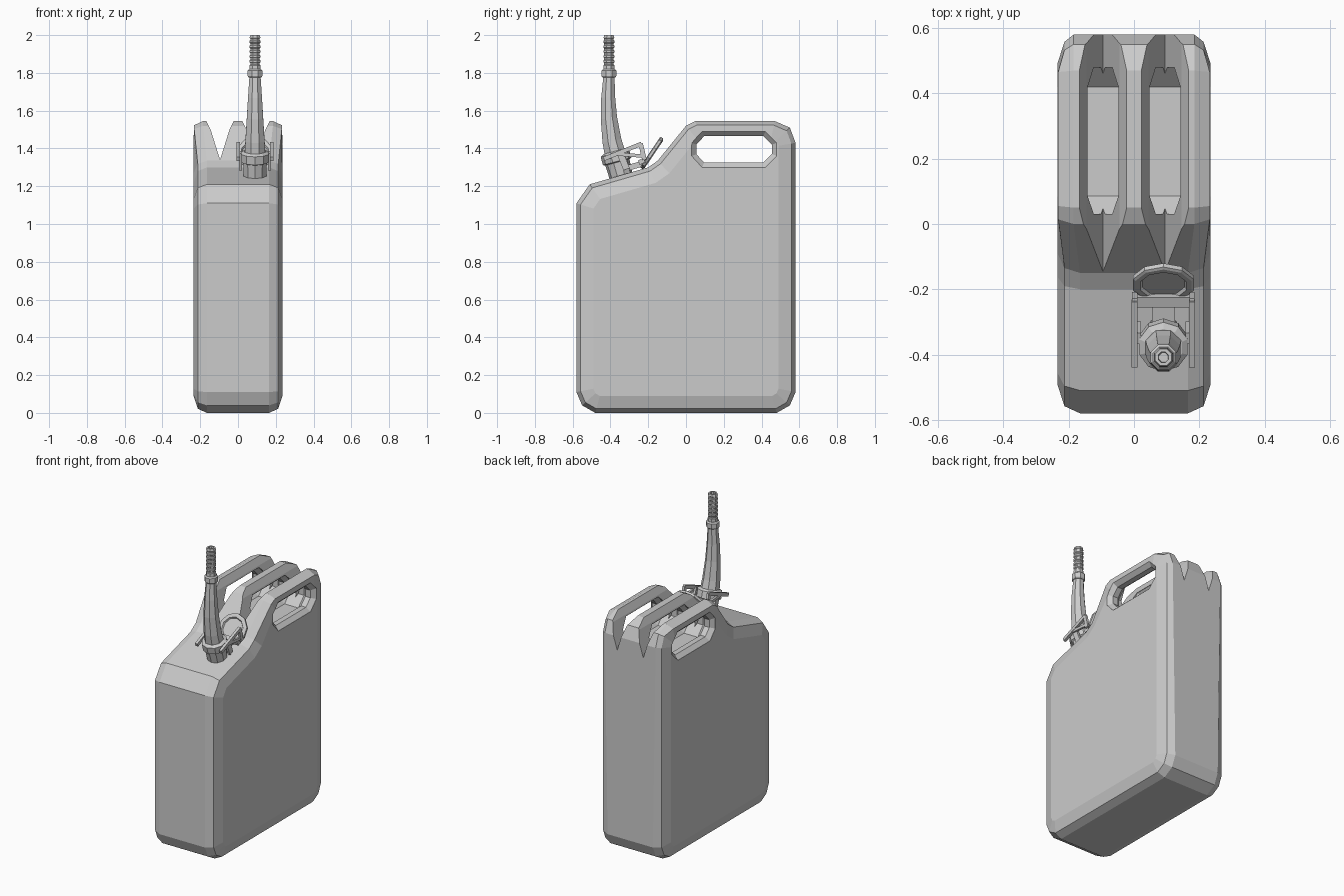
import bpy, bmesh, math
from mathutils import Vector

cube = bpy.data.objects.get("Cube")
if cube:
    bpy.data.objects.remove(cube, do_unlink=True)

grey = bpy.data.materials.new("plain grey")
grey.use_nodes = True
grey.diffuse_color = (0.6, 0.6, 0.6, 1)
grey.node_tree.nodes["Principled BSDF"].inputs["Base Color"].default_value = (0.6, 0.6, 0.6, 1)

SPOUT_X = 0.09


def loft(name, rings, closed=False):
    """Skin equal-length rings of points; cap the ends or join them in a loop."""
    bm = bmesh.new()
    rows = [[bm.verts.new(p) for p in ring] for ring in rings]
    pairs = list(zip(rows, rows[1:]))
    if closed:
        pairs.append((rows[-1], rows[0]))
    else:
        bm.faces.new(rows[0])
        bm.faces.new(rows[-1])
    n = len(rows[0])
    for a, b in pairs:
        for i in range(n):
            j = (i + 1) % n
            bm.faces.new((a[i], a[j], b[j], b[i]))
    bmesh.ops.recalc_face_normals(bm, faces=bm.faces)
    mesh = bpy.data.meshes.new(name)
    bm.to_mesh(mesh)
    bm.free()
    mesh.materials.append(grey)
    obj = bpy.data.objects.new(name, mesh)
    bpy.context.collection.objects.link(obj)
    return obj


def inset(points, d):
    """Move a clockwise (y, z) outline inward by d with mitred corners."""
    out = []
    for i, p in enumerate(points):
        p = Vector(p)
        e1 = (p - Vector(points[i - 1])).normalized()
        e2 = (Vector(points[(i + 1) % len(points)]) - p).normalized()
        n1, n2 = Vector((e1.y, -e1.x)), Vector((e2.y, -e2.x))
        out.append(p + (n1 + n2) * d / (1 + n1.dot(n2)))
    return out


def cut(target, cutter):
    mod = target.modifiers.new("cut", "BOOLEAN")
    mod.operation, mod.solver, mod.object = "DIFFERENCE", "EXACT", cutter
    bpy.context.view_layer.objects.active = target
    bpy.ops.object.modifier_apply(modifier=mod.name)
    bpy.data.objects.remove(cutter, do_unlink=True)


def ring(center, axis, r, sides=8, stretch=1.0):
    """Polygon ring about an axis lying in the yz plane."""
    c, a = Vector(center), Vector(axis).normalized()
    u = Vector((1, 0, 0))
    v = a.cross(u)
    turns = [(i + 0.5) * math.tau / sides for i in range(sides)]
    return [c + u * r * math.cos(t) + v * r * stretch * math.sin(t) for t in turns]


def turned(name, base, axis, profile, sides=8, closed=False):
    """Lathe of (height, radius) steps along an axis."""
    a = Vector(axis).normalized()
    return loft(name, [ring(Vector(base) + a * h, a, r, sides) for h, r in profile], closed)


def bar(name, x, start, end, width, thick):
    """Flat strip running between two (y, z) points."""
    s, e = Vector((x, *start)), Vector((x, *end))
    side = (e - s).normalized().cross(Vector((1, 0, 0))) * width / 2
    t = Vector((thick / 2, 0, 0))
    return loft(name, [[p - t - side, p + t - side, p + t + side, p - t + side] for p in (s, e)])


# Can body: side outline, rounded towards both broad faces
outline = [(-0.58, 0.11), (-0.58, 1.11), (-0.51, 1.21), (-0.2, 1.3), (-0.15, 1.335),
           (0, 1.52), (0.05, 1.545), (0.47, 1.545), (0.55, 1.51), (0.58, 1.43),
           (0.58, 0.11), (0.55, 0.04), (0.48, 0), (-0.48, 0), (-0.55, 0.04)]
rim, face = inset(outline, 0.022), inset(outline, 0.09)


def half(sign):
    edge = [(sign * (0.185 if z > 1.4 else 0.165), y, z) for y, z in outline]
    mid = [(sign * (0.232 if z > 1.4 and y < 0.5 else 0.213), y, z) for y, z in rim]
    flat = [(sign * 0.235, y, z) for y, z in face]
    return [edge, mid, flat]


body = loft("can_body", half(-1)[::-1] + half(1))

# Two lengthwise grooves divide the top into three handles
groove = [(0.095, 1.34), (0.145, 1.5), (0.175, 1.56), (0.175, 1.7),
          (0.015, 1.7), (0.015, 1.56), (0.045, 1.5)]
for sign in (-1, 1):
    cut(body, loft("groove_cutter", [[(sign * x, y, z) for x, z in groove] for y in (-0.4, 0.8)]))

# Grip opening, wider between the bars so each bar is bevelled
grip = [(0.03, 1.36), (0.03, 1.43), (0.085, 1.49), (0.42, 1.49),
        (0.48, 1.43), (0.48, 1.36), (0.42, 1.3), (0.085, 1.3)]
steps = [(0.3, 0), (0.234, 0), (0.208, 0.025), (0.172, 0.025), (0.145, 0),
         (0.045, 0), (0.02, 0.025)]
steps += [(-x, d) for x, d in reversed(steps)]
cut(body, loft("grip_cutter", [[(x, *p) for p in inset(grip, d)] for x, d in steps]))

# Spout collar standing square to the sloping shoulder
tilt = Vector((0, -0.26, 0.97))
turned("spout_collar", (SPOUT_X, -0.34, 1.24), tilt,
       [(0, 0.062), (0.09, 0.066), (0.095, 0.078), (0.14, 0.078), (0.15, 0.06)], 10)

# Curved tapering spout
up = Vector((0, 0, 1))
path = [(-0.375, 1.37, 0.06), (-0.392, 1.44, 0.055), (-0.408, 1.56, 0.047),
        (-0.412, 1.67, 0.04), (-0.408, 1.78, 0.032)]
loft("spout", [ring((SPOUT_X, y, z), tilt.lerp(up, i / 4), r)
               for i, (y, z, r) in enumerate(path)])
turned("spout_ring", (SPOUT_X, -0.408, 1.775), up,
       [(0, 0.036), (0.008, 0.042), (0.037, 0.042), (0.045, 0.034)])

# Ribbed hollow nozzle
ribs = [(0, 0.032)]
for i in range(6):
    h = 0.025 + i * 0.026
    ribs += [(h, 0.031), (h + 0.004, 0.027), (h + 0.012, 0.027), (h + 0.016, 0.031)]
ribs += [(0.185, 0.027), (0.185, 0.017), (0.06, 0.014), (0.06, 0.001)]
turned("nozzle", (SPOUT_X, -0.408, 1.815), up, ribs)

# Open lid leaning behind the spout, with a recessed face
turned("lid", (SPOUT_X, -0.18, 1.375), (0, -0.83, 0.56),
       [(-0.012, 0.085), (-0.006, 0.098), (0.008, 0.098), (0.012, 0.09),
        (0.012, 0.074), (0.002, 0.068)], 10)

# Clamp levers on both sides and the hinge bar joining them
for side, x in (("right", SPOUT_X - 0.088), ("left", SPOUT_X + 0.088)):
    bar(side + "_clamp_arm", x, (-0.435, 1.345), (-0.235, 1.425), 0.022, 0.018)
    bar(side + "_clamp_link", x, (-0.24, 1.425), (-0.22, 1.34), 0.024, 0.016)
    bar(side + "_clamp_strut", x, (-0.36, 1.37), (-0.235, 1.36), 0.018, 0.014)
    bar(side + "_clamp_lug", x - math.copysign(0.012, x - SPOUT_X), (-0.35, 1.38),
        (-0.315, 1.29), 0.035, 0.016)
bar("hinge_bar", SPOUT_X, (-0.25, 1.325), (-0.22, 1.338), 0.025, 0.17)
bar("hinge_tab", SPOUT_X, (-0.33, 1.29), (-0.23, 1.32), 0.03, 0.07)
